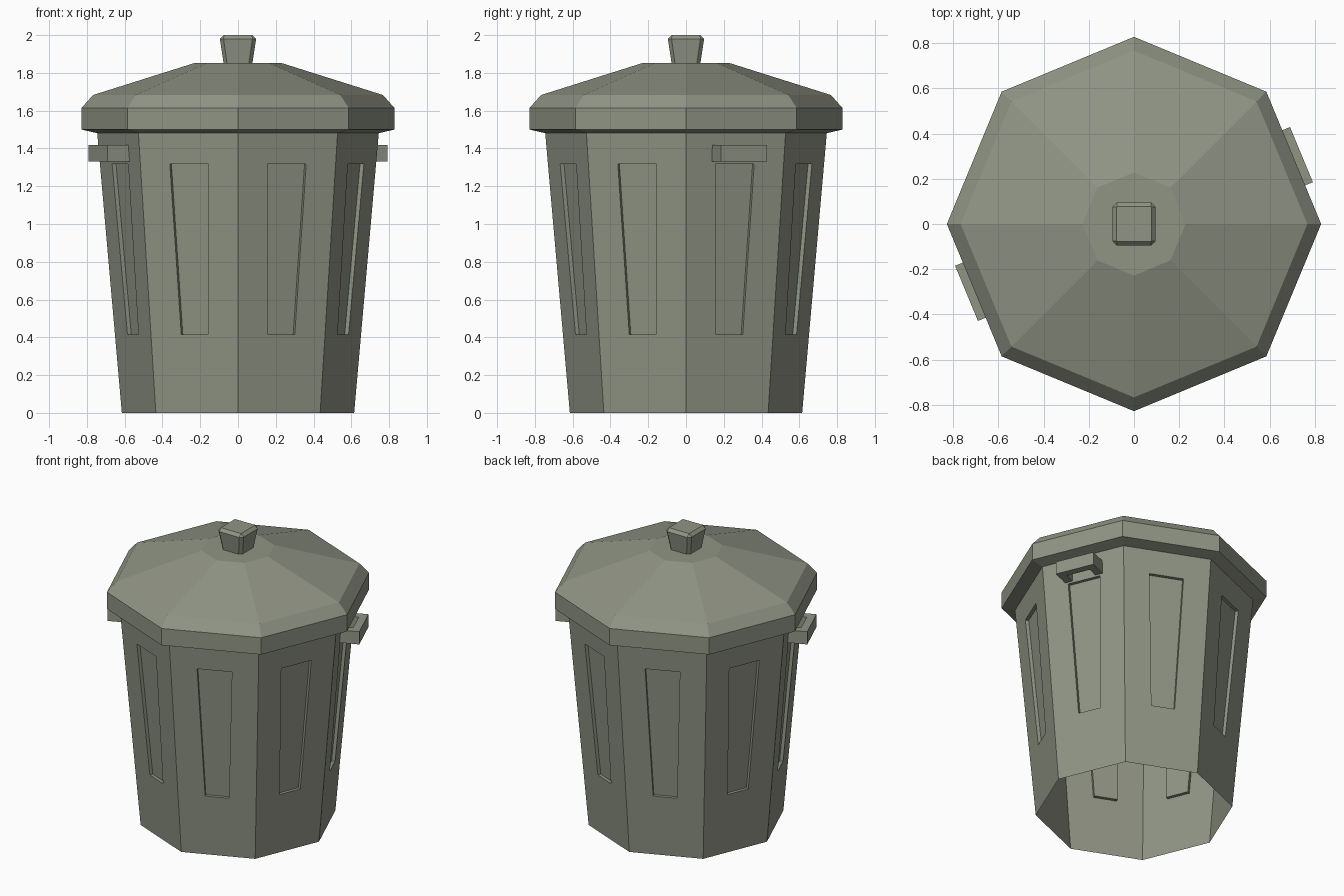
import bpy, bmesh, math
from mathutils import Vector

if "Cube" in bpy.data.objects:
    bpy.data.objects.remove(bpy.data.objects["Cube"])

N = 8
STEP = 2 * math.pi / N

# Dull olive-grey metal
metal = bpy.data.materials.new("olive_grey")
metal.diffuse_color = (0.28, 0.30, 0.235, 1)
metal.use_nodes = True
metal.node_tree.nodes["Principled BSDF"].inputs["Base Color"].default_value = metal.diffuse_color


def finish(name, bm, angle):
    mesh = bpy.data.meshes.new(name)
    bm.normal_update()
    bm.to_mesh(mesh)
    bm.free()
    mesh.materials.append(metal)
    ob = bpy.data.objects.new(name, mesh)
    bpy.context.collection.objects.link(ob)
    bpy.ops.object.select_all(action='DESELECT')
    ob.select_set(True)
    bpy.context.view_layer.objects.active = ob
    bpy.ops.object.shade_smooth_by_angle(angle=math.radians(angle))
    return ob


def octagon(r, z):
    return [Vector((r * math.cos(i * STEP), r * math.sin(i * STEP), z)) for i in range(N)]


def loft(name, rings, angle, cap=True):
    bm = bmesh.new()
    loops = [[bm.verts.new(p) for p in ring] for ring in rings]
    for lo, up in zip(loops, loops[1:]):
        for i in range(len(lo)):
            j = (i + 1) % len(lo)
            bm.faces.new((lo[i], lo[j], up[j], up[i]))
    if cap:
        bm.faces.new(loops[-1])
    return finish(name, bm, angle)


# Tapered eight-sided body, open at the bottom, recessed panel on each side
def wall_radius(z):
    return 0.615 + 0.088 * z


Z_TOP = 1.49
bm = bmesh.new()
low = [bm.verts.new(p) for p in octagon(wall_radius(0), 0)]
high = [bm.verts.new(p) for p in octagon(wall_radius(Z_TOP), Z_TOP)]
for i in range(N):
    j = (i + 1) % N
    a = (i + 0.5) * STEP
    n = Vector((math.cos(a), math.sin(a), 0))
    t = Vector((-math.sin(a), math.cos(a), 0))

    def on_wall(z, s):
        return n * wall_radius(z) * math.cos(STEP / 2) + t * s + Vector((0, 0, z))

    pts = [on_wall(0.415, -0.076), on_wall(0.415, 0.076),
           on_wall(1.318, 0.111), on_wall(1.318, -0.111)]
    edge = [bm.verts.new(p) for p in pts]
    deep = [bm.verts.new(p - n * 0.022) for p in pts]
    outer = [low[i], low[j], high[j], high[i]]
    for k in range(4):
        m = (k + 1) % 4
        bm.faces.new((outer[k], outer[m], edge[m], edge[k]))
        bm.faces.new((edge[k], edge[m], deep[m], deep[k]))
    bm.faces.new(deep)
finish("bin_body", bm, 30)

# Lid with underside lip, rim band, bevel and shallow faceted cone
lid_profile = [(0.742, 1.48), (0.828, 1.5), (0.828, 1.615), (0.767, 1.683), (0.228, 1.853)]
loft("lid", [octagon(r, z) for r, z in lid_profile], 10)


# Square knob with chamfered corners
def chamfered(h, c, z):
    out = []
    for k in range(4):
        a = k * math.pi / 2
        for x, y in ((h, h - c), (h - c, h)):
            out.append(Vector((x * math.cos(a) - y * math.sin(a),
                               x * math.sin(a) + y * math.cos(a), z)))
    return out


loft("lid_knob", [chamfered(0.076, 0.018, 1.85), chamfered(0.096, 0.02, 1.98),
                  chamfered(0.077, 0.002, 2.0)], 20)

# Two U-shaped side handles on opposite faces
U = [(0.665, -0.132), (0.802, -0.132), (0.802, 0.132), (0.665, 0.132),
     (0.665, 0.08), (0.752, 0.08), (0.752, -0.08), (0.665, -0.08)]
for name, a in (("handle_right", STEP / 2), ("handle_left", STEP / 2 + math.pi)):
    c, s = math.cos(a), math.sin(a)
    bm = bmesh.new()
    face = bm.faces.new([bm.verts.new((u * c - v * s, u * s + v * c, 1.33)) for u, v in U])
    ext = bmesh.ops.extrude_face_region(bm, geom=[face], use_keep_orig=True)
    top = [v for v in ext["geom"] if isinstance(v, bmesh.types.BMVert)]
    bmesh.ops.translate(bm, verts=top, vec=(0, 0, 0.087))
    bmesh.ops.recalc_face_normals(bm, faces=bm.faces)
    finish(name, bm, 30)
